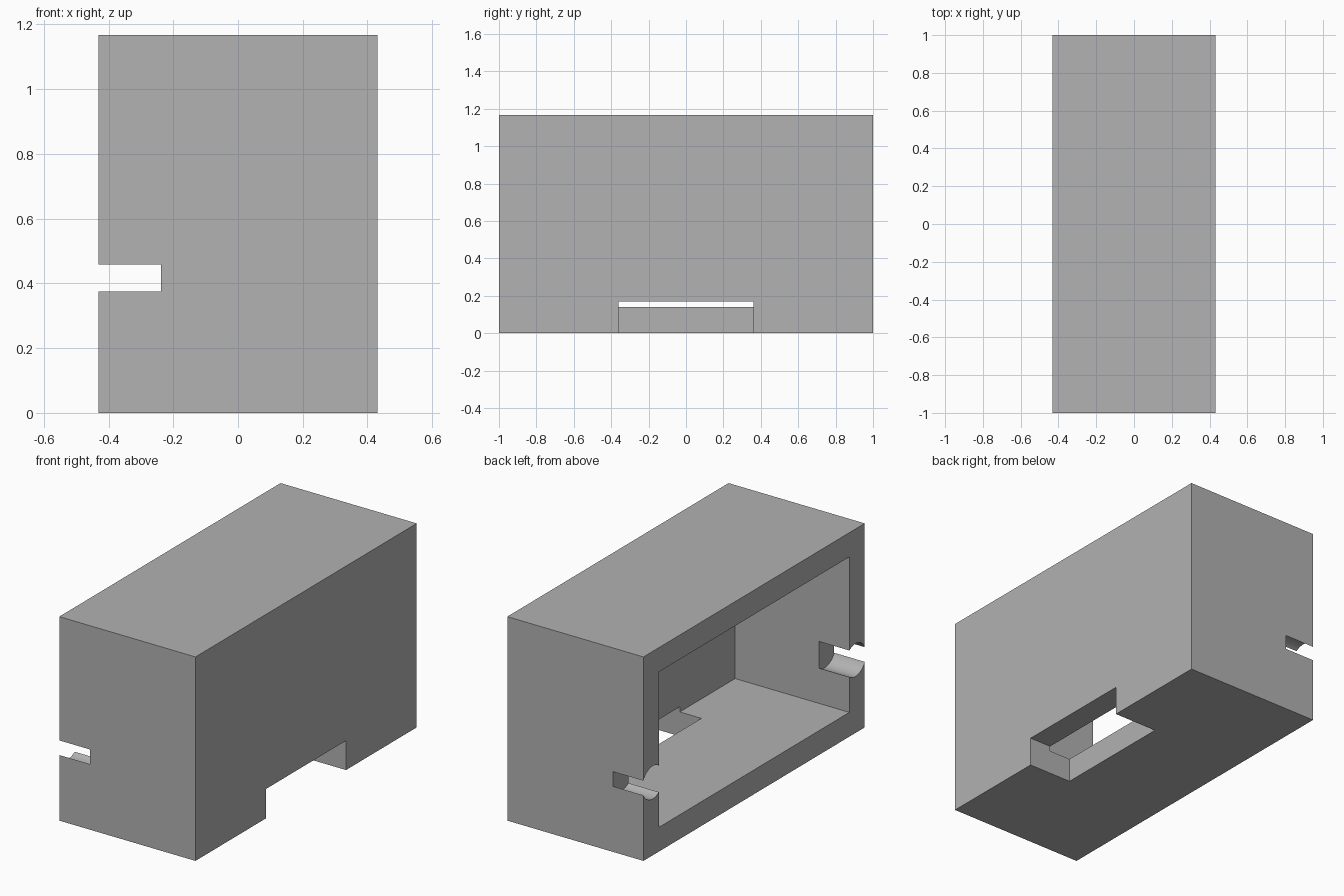
import bpy
import math

cube = bpy.data.objects.get("Cube")
if cube:
    bpy.data.objects.remove(cube, do_unlink=True)

HALF_X, HALF_Y, HEIGHT, WALL = 0.431, 1.0, 1.167, 0.139

grey = bpy.data.materials.new("plain grey")
grey.use_nodes = True
colour = (0.445, 0.445, 0.445, 1)
grey.diffuse_color = colour
grey.node_tree.nodes["Principled BSDF"].inputs["Base Color"].default_value = colour


def box(name, low, high):
    """Axis-aligned box between two corners."""
    centre = [(a + b) / 2 for a, b in zip(low, high)]
    bpy.ops.mesh.primitive_cube_add(size=1, location=centre)
    obj = bpy.context.object
    obj.name = name
    obj.scale = [b - a for a, b in zip(low, high)]
    bpy.ops.object.transform_apply(location=True, rotation=False, scale=True)
    obj.data.materials.append(grey)
    return obj


def cut(target, cutter):
    """Subtract the cutter from the target and discard it."""
    cutter.hide_render = True
    mod = target.modifiers.new(cutter.name, "BOOLEAN")
    mod.operation = "DIFFERENCE"
    mod.solver = "EXACT"
    mod.object = cutter
    bpy.context.view_layer.objects.active = target
    bpy.ops.object.modifier_apply(modifier=mod.name)
    bpy.data.objects.remove(cutter, do_unlink=True)


# Outer block
housing = box("housing", (-HALF_X, -HALF_Y, 0), (HALF_X, HALF_Y, HEIGHT))

# Cavity open on the -x side
cut(housing, box("cavity_cutter", (-HALF_X - 0.2, WALL - HALF_Y, WALL),
                 (HALF_X - WALL, HALF_Y - WALL, HEIGHT - WALL)))

# Notch through the lower edge of the closed side
cut(housing, box("notch_cutter", (0.155, -0.361, -0.2),
                 (HALF_X + 0.2, 0.361, 0.168)))

# Round grooves in both end walls, breaking through as slots
SLOT_END, REACH = -0.238, 0.4
for side in (-1, 1):
    bpy.ops.mesh.primitive_cylinder_add(
        vertices=64, radius=0.094, depth=REACH,
        location=(SLOT_END - REACH / 2, side * 0.916, 0.417),
        rotation=(0, math.pi / 2, 0))
    groove = bpy.context.object
    groove.name = "groove_cutter"
    groove.data.materials.append(grey)
    cut(housing, groove)

# Smooth the grooves while keeping the corners sharp
bpy.ops.object.select_all(action="DESELECT")
housing.select_set(True)
bpy.context.view_layer.objects.active = housing
bpy.ops.object.shade_smooth_by_angle(angle=math.radians(25))
